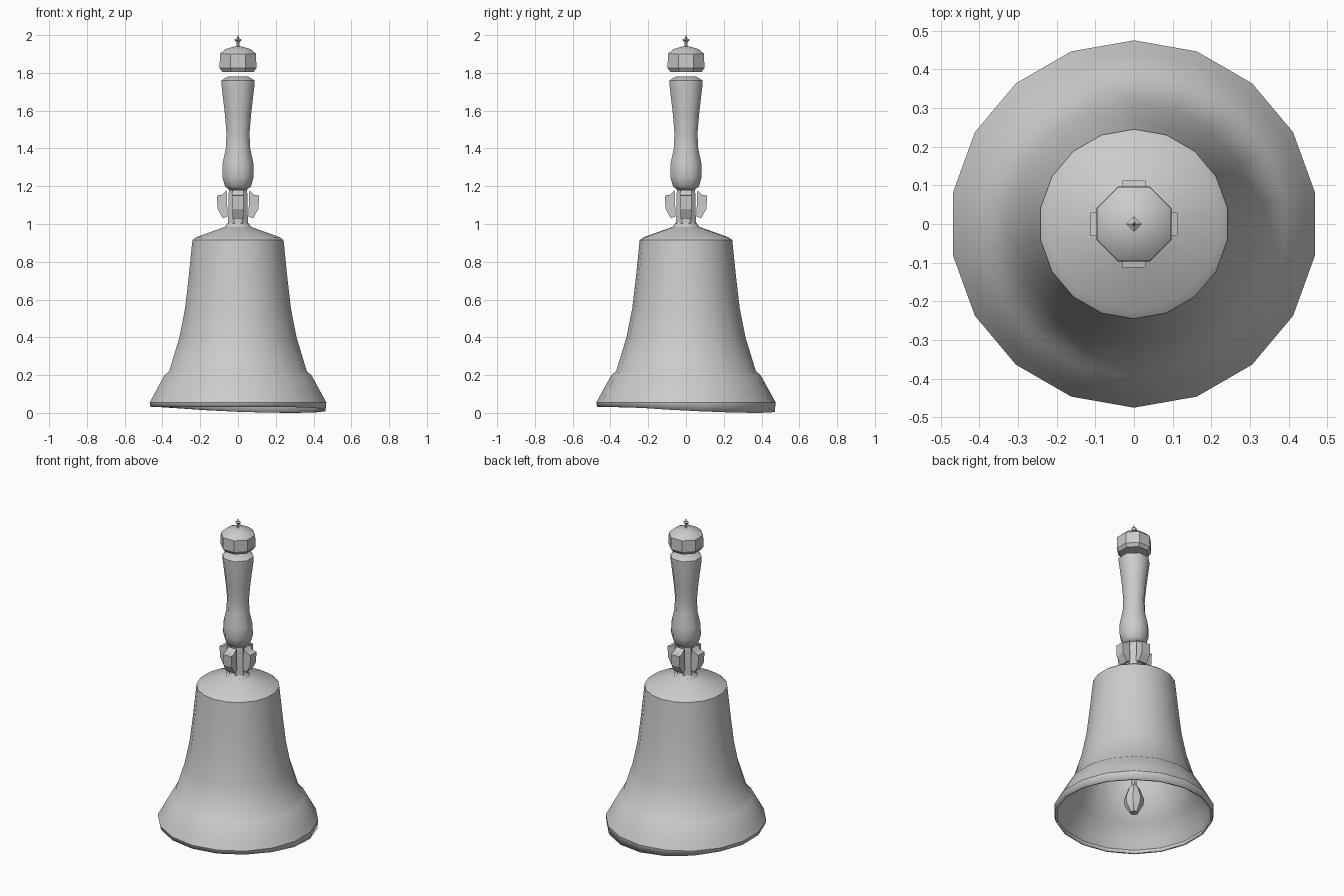
import bpy, math
from mathutils import Vector

cube = bpy.data.objects.get("Cube")
if cube:
    bpy.data.objects.remove(cube)

# Single worn metal colour
metal = bpy.data.materials.new("light grey")
metal.use_nodes = True
grey = (0.6, 0.6, 0.6, 1)
metal.diffuse_color = grey
metal.node_tree.nodes["Principled BSDF"].inputs["Base Color"].default_value = grey


def add_object(name, verts, faces, angle):
    mesh = bpy.data.meshes.new(name)
    mesh.from_pydata(verts, [], faces)
    mesh.materials.append(metal)
    obj = bpy.data.objects.new(name, mesh)
    bpy.context.collection.objects.link(obj)
    bpy.ops.object.select_all(action='DESELECT')
    obj.select_set(True)
    bpy.context.view_layer.objects.active = obj
    bpy.ops.object.shade_smooth_by_angle(angle=math.radians(angle))
    return obj


def lathe(name, profile, sides, turn=0.0, angle=35, closed=True):
    """Spin a bottom-to-top list of (radius, height) around z."""
    verts, faces = [], []
    for r, z in profile:
        for i in range(sides):
            a = math.tau * (i + turn) / sides
            verts.append((r * math.cos(a), r * math.sin(a), z))
    for k in range(len(profile) - 1):
        for i in range(sides):
            j = (i + 1) % sides
            a, b = k * sides, (k + 1) * sides
            faces.append((a + i, a + j, b + j, b + i))
    if closed:
        faces.append(tuple(reversed(range(sides))))
    top = (len(profile) - 1) * sides
    faces.append(tuple(range(top, top + sides)))
    return add_object(name, verts, faces, angle)


# Bell: flared lip, ridge, waist, then sloping shoulder; open underneath
bell = lathe("bell_body", [
    (0.47, 0.03), (0.475, 0.055), (0.45, 0.1), (0.395, 0.2), (0.37, 0.22),
    (0.315, 0.4), (0.285, 0.55), (0.265, 0.72), (0.245, 0.915),
    (0.225, 0.93), (0.07, 0.985), (0.045, 1.02)], 18, turn=0.5, closed=False)
# Lip sags slightly toward one side
sag = Vector((0.6, 0.8, 0))
for v in bell.data.vertices:
    if v.co.z < 0.04:
        v.co.z -= 0.03 * max(0, v.co.dot(sag) / 0.47)
low = min(v.co.z for v in bell.data.vertices)
for v in bell.data.vertices:
    if v.co.z < 0.04:
        v.co.z -= low
shell = bell.modifiers.new("thickness", 'SOLIDIFY')
shell.thickness = 0.012
shell.offset = -1

# Clapper hanging inside
lathe("clapper_rod", [(0.015, 0.2), (0.015, 0.96)], 6)
lathe("clapper_ball", [(0.025, 0.04), (0.055, 0.09), (0.06, 0.13),
                       (0.035, 0.2), (0.015, 0.23)], 8)

# Neck joining bell and handle
lathe("neck", [(0.06, 0.98), (0.055, 1.06), (0.055, 1.15), (0.045, 1.22)], 8, 0.5)

# Four lugs of the broken collar
for n, side in enumerate(("left", "back", "right", "front")):
    turn = n * math.pi / 2
    outline = [(0.055, 1.04), (0.08, 1.03), (0.108, 1.08),
               (0.112, 1.15), (0.085, 1.155), (0.06, 1.18)]
    verts = []
    for half in (-0.03, 0.03):
        for r, z in outline:
            verts.append((r * math.cos(turn) - half * math.sin(turn),
                          r * math.sin(turn) + half * math.cos(turn), z))
    m = len(outline)
    faces = [tuple(range(m)), tuple(reversed(range(m, 2 * m)))]
    faces += [(i, i + m, (i + 1) % m + m, (i + 1) % m) for i in range(m)]
    add_object("collar_lug_" + side, verts, faces, 20)

# Handle grip, waisted in the middle
lathe("handle_grip", [
    (0.05, 1.18), (0.075, 1.2), (0.09, 1.25), (0.088, 1.32), (0.07, 1.4),
    (0.066, 1.48), (0.075, 1.58), (0.095, 1.74), (0.095, 1.76),
    (0.06, 1.78)], 8, 0.5, angle=48)

# Pommel floating just above the grip
lathe("pommel", [(0.09, 1.805), (0.105, 1.825), (0.104, 1.9),
                 (0.075, 1.925), (0.02, 1.94)], 8, 0.5)

# Small pointed finial
lathe("finial", [(0.008, 1.93), (0.007, 1.96), (0.02, 1.975),
                 (0.006, 1.983), (0.001, 2.0)], 4, angle=20)
